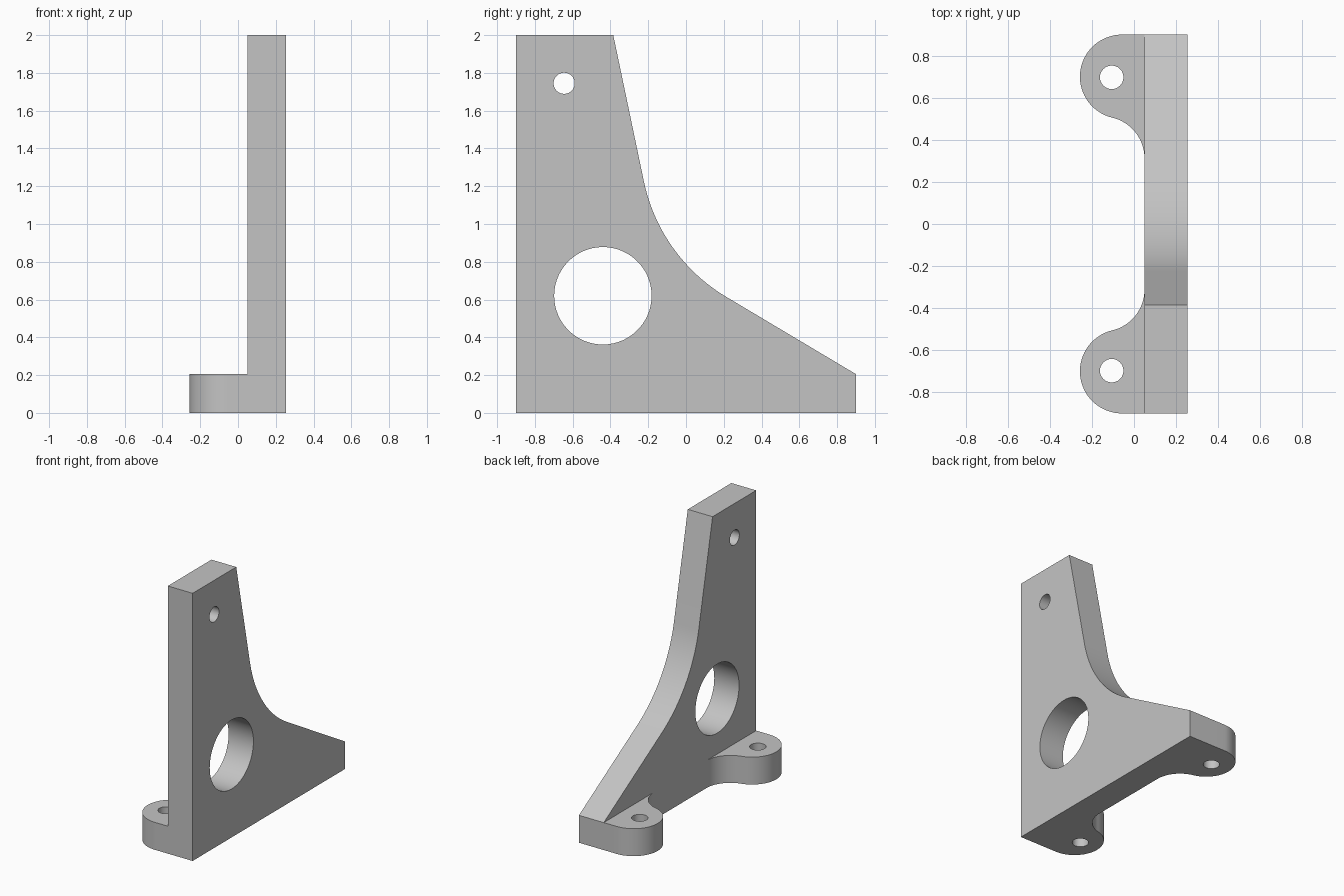
import bpy
import bmesh
from math import radians, sin, cos
from mathutils import Vector, Matrix

if "Cube" in bpy.data.objects:
    bpy.data.objects.remove(bpy.data.objects["Cube"], do_unlink=True)

HALF = 0.9                      # half the bracket length
PLATE_X0, PLATE_X1 = 0.05, 0.255
FOOT_H = 0.205

grey = bpy.data.materials.new("plain grey")
grey.use_nodes = True
grey.diffuse_color = (0.55, 0.55, 0.55, 1)
grey.node_tree.nodes["Principled BSDF"].inputs["Base Color"].default_value = grey.diffuse_color


def arc(cx, cy, r, start, end, steps=24):
    angles = [radians(start + (end - start) * i / steps) for i in range(steps + 1)]
    return [(cx + r * cos(a), cy + r * sin(a)) for a in angles]


def fillet(before, corner, after, radius, steps=24):
    """Arc points rounding a corner between two straight edges."""
    c = Vector(corner)
    u, v = (Vector(before) - c).normalized(), (Vector(after) - c).normalized()
    half = u.angle(v) / 2
    centre = c + (u + v).normalized() * (radius / sin(half))
    a = c + u * (radius * cos(half) / sin(half)) - centre
    b = c + v * (radius * cos(half) / sin(half)) - centre
    sweep = a.angle(b)
    return [tuple(centre + (a * sin(sweep * (1 - i / steps)) + b * sin(sweep * i / steps)) / sin(sweep))
            for i in range(steps + 1)]


def prism(name, outline, place, offset):
    """Extrude a 2D outline, mapped into space by place, along offset."""
    bm = bmesh.new()
    face = bm.faces.new([bm.verts.new(place(a, b)) for a, b in outline])
    top = bmesh.ops.extrude_face_region(bm, geom=[face])["geom"]
    bmesh.ops.translate(bm, vec=offset, verts=[g for g in top if isinstance(g, bmesh.types.BMVert)])
    bmesh.ops.recalc_face_normals(bm, faces=bm.faces)
    mesh = bpy.data.meshes.new(name)
    bm.to_mesh(mesh)
    bm.free()
    mesh.materials.append(grey)
    obj = bpy.data.objects.new(name, mesh)
    bpy.context.collection.objects.link(obj)
    return obj


def combine(target, other, operation):
    """Apply a boolean to target and discard the helper."""
    mod = target.modifiers.new("combine", 'BOOLEAN')
    mod.operation, mod.solver, mod.object = operation, 'EXACT', other
    other.hide_render = True
    bpy.context.view_layer.objects.active = target
    bpy.ops.object.modifier_apply(modifier=mod.name)
    bpy.data.objects.remove(other, do_unlink=True)


# Upright plate with a swept gusset edge
top_end, bend, toe = (-0.385, 2), (-0.139, 0.824), (HALF, FOOT_H)
outline = [(-HALF, 0), (HALF, 0), toe]
outline += fillet(toe, bend, top_end, 0.934)
outline += [top_end, (-HALF, 2)]
bracket = prism("bracket", outline, lambda y, z: (PLATE_X0, y, z), (PLATE_X1 - PLATE_X0, 0, 0))

# Mounting feet: rounded lugs blended into the plate, one at each end
lug = [(0.15, HALF)] + arc(-0.057, 0.7, 0.2, 90, 256.6, 40)
lug += arc(-0.15, 0.311, 0.2, 76.6, 0)[1:] + [(0.15, 0.311)]
for side in (1, -1):
    foot = prism("foot", lug, lambda x, y: (x, side * y, 0), (0, 0, FOOT_H))
    combine(bracket, foot, 'UNION')
    hole = prism("foot_hole", arc(-0.106, side * 0.697, 0.056, 0, 345, 23),
                 lambda x, y: (x, y, -0.1), (0, 0, 0.5))
    combine(bracket, hole, 'DIFFERENCE')

# Holes through the plate: small pin hole and large lightening hole
for y, z, r in ((-0.645, 1.745, 0.056), (-0.44, 0.62, 0.258)):
    hole = prism("plate_hole", arc(y, z, r, 0, 354, 59), lambda a, b: (-0.1, a, b), (0.5, 0, 0))
    combine(bracket, hole, 'DIFFERENCE')

# Smooth curved walls, crisp edges
bpy.ops.object.select_all(action='DESELECT')
bracket.select_set(True)
bpy.context.view_layer.objects.active = bracket
bpy.ops.object.shade_smooth_by_angle(angle=radians(30))
